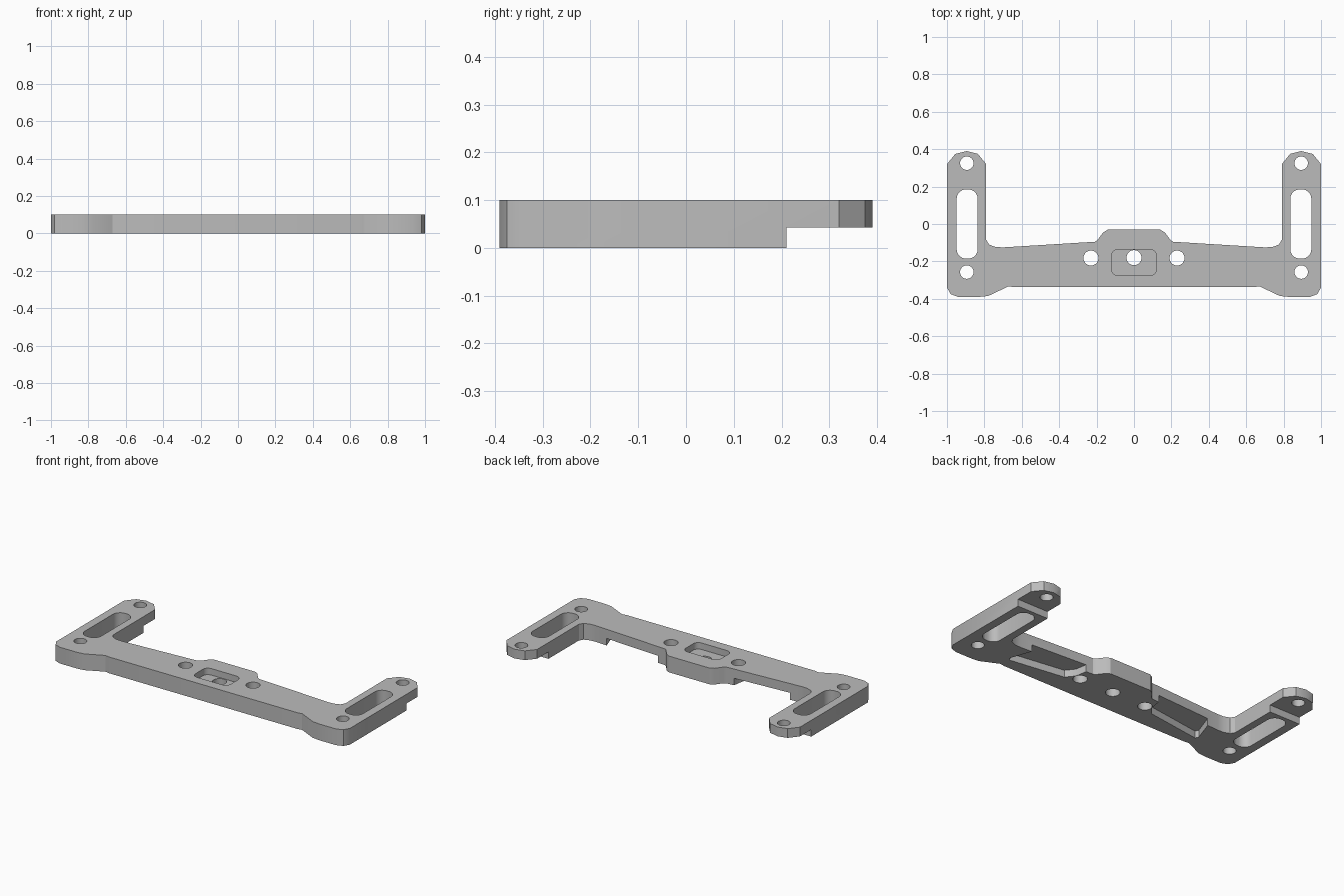
import bpy, bmesh, math

cube = bpy.data.objects.get("Cube")
if cube:
    bpy.data.objects.remove(cube, do_unlink=True)

H = 0.10       # plate thickness
STEP = 0.043   # height of the underside recesses

grey = bpy.data.materials.new("plain grey")
grey.use_nodes = True
grey.diffuse_color = (0.5, 0.5, 0.5, 1)
grey.node_tree.nodes["Principled BSDF"].inputs["Base Color"].default_value = (0.5, 0.5, 0.5, 1)


def prism(name, points, z0, z1):
    """Extrude a flat outline from z0 up to z1."""
    bm = bmesh.new()
    face = bm.faces.new([bm.verts.new((x, y, z0)) for x, y in points])
    top = bmesh.ops.extrude_face_region(bm, geom=[face])["geom"]
    for v in top:
        if isinstance(v, bmesh.types.BMVert):
            v.co.z = z1
    bmesh.ops.recalc_face_normals(bm, faces=bm.faces)
    mesh = bpy.data.meshes.new(name)
    bm.to_mesh(mesh)
    bm.free()
    mesh.materials.append(grey)
    ob = bpy.data.objects.new(name, mesh)
    bpy.context.collection.objects.link(ob)
    return ob


def rounded(cx, cy, w, h, r, n=8):
    """Rounded rectangle outline; a circle when w = h = 2r."""
    pts = []
    for q, (sx, sy) in enumerate([(1, 1), (-1, 1), (-1, -1), (1, -1)]):
        for i in range(n):
            a = math.pi / 2 * (q + (i + 0.5) / n)
            pts.append((cx + sx * (w / 2 - r) + r * math.cos(a),
                        cy + sy * (h / 2 - r) + r * math.sin(a)))
    return pts


def circle(cx, cy, r):
    return rounded(cx, cy, 2 * r, 2 * r, r)


# Bracket outline, one half mirrored
half = [(0.64, -0.338), (0.68, -0.33), (0.78, -0.385), (0.83, -0.39), (0.94, -0.39),
        (0.98, -0.375), (1, -0.34), (1, 0.32), (0.955, 0.375), (0.895, 0.39),
        (0.835, 0.375), (0.79, 0.32), (0.79, -0.085), (0.775, -0.11), (0.74, -0.123),
        (0.70, -0.125), (0.21, -0.095), (0.195, -0.085), (0.165, -0.045), (0.14, -0.03)]
half[1] = (0.67, -0.333)
bracket = prism("bracket", half + [(-x, y) for x, y in reversed(half)], 0, H)

# Cutters: through holes, slots and recesses
cutters = [prism("centre_hole_cutter", circle(0, -0.18, 0.04), -0.1, 0.2),
           prism("centre_pocket_cutter", rounded(0, -0.206, 0.24, 0.14, 0.035), H - 0.04, 0.2)]
for side, s in (("left", 1), ("right", -1)):
    for part, shape in (("tip_hole", circle(s * 0.894, 0.325, 0.036)),
                        ("corner_hole", circle(s * 0.894, -0.257, 0.036)),
                        ("bar_hole", circle(s * 0.23, -0.182, 0.04)),
                        ("slot", rounded(s * 0.892, 0, 0.112, 0.37, 0.05))):
        cutters.append(prism(f"{side}_{part}_cutter", shape, -0.1, 0.2))
    cutters.append(prism(f"{side}_tip_step_cutter",
                         [(s * 0.7, 0.21), (s * 1.1, 0.21), (s * 1.1, 0.5), (s * 0.7, 0.5)],
                         -0.1, STEP))
    recess = [(0.25, -0.05), (0.27, -0.17), (0.31, -0.22), (0.66, -0.27),
              (0.67, -0.25), (0.60, -0.05)]
    cutters.append(prism(f"{side}_recess_cutter", [(s * x, y) for x, y in recess], -0.1, STEP))

for c in cutters:
    mod = bracket.modifiers.new(c.name, "BOOLEAN")
    mod.operation = "DIFFERENCE"
    mod.solver = "EXACT"
    mod.object = c

# Bake the cuts, then drop the cutters
bpy.context.view_layer.update()
result = bpy.data.meshes.new_from_object(
    bracket.evaluated_get(bpy.context.evaluated_depsgraph_get()))
bracket.modifiers.clear()
bracket.data = result
for c in cutters:
    bpy.data.objects.remove(c, do_unlink=True)

bpy.ops.object.select_all(action="DESELECT")
bracket.select_set(True)
bpy.context.view_layer.objects.active = bracket
bpy.ops.object.shade_smooth_by_angle(angle=math.radians(30))
